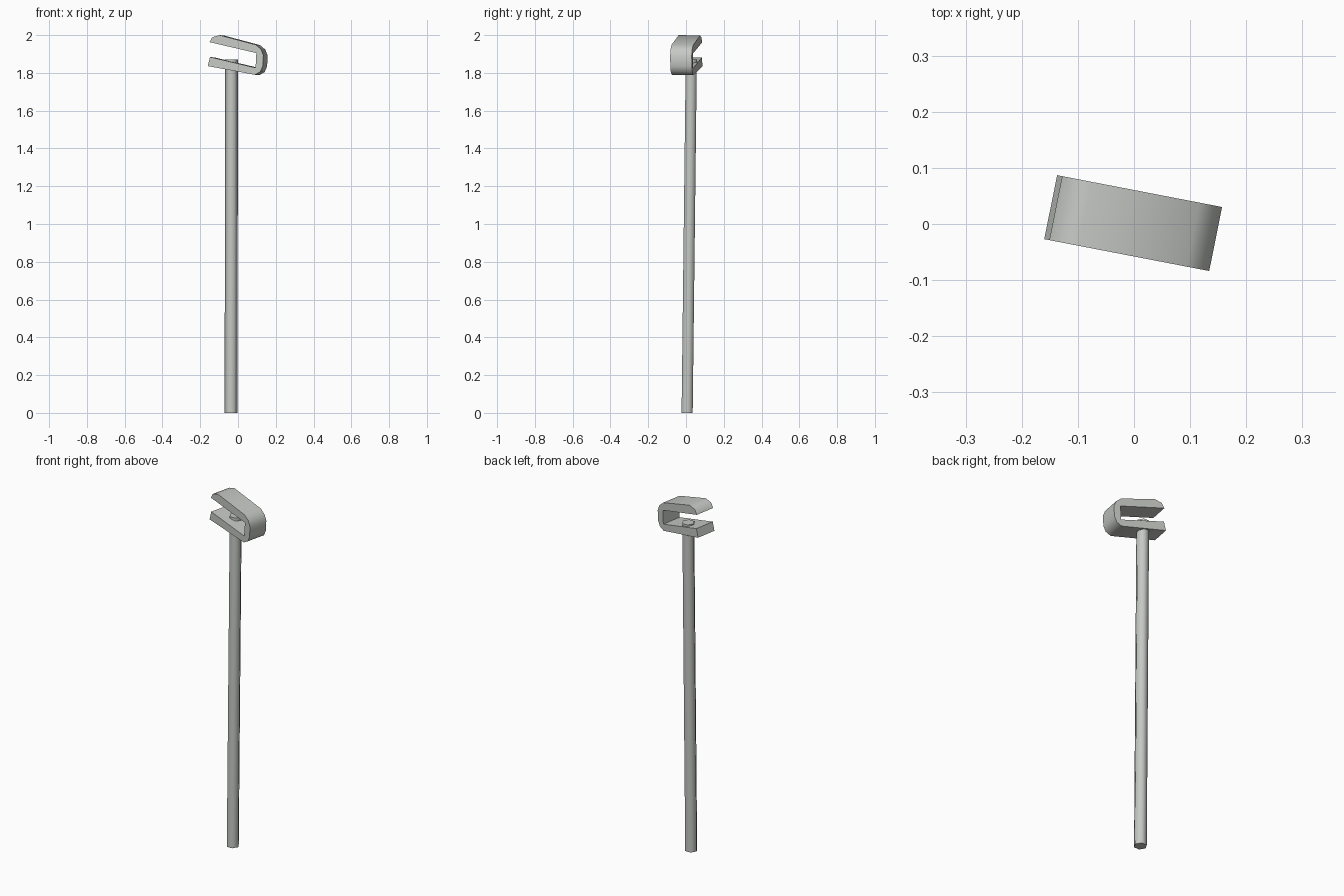
import bpy, bmesh, math
from mathutils import Vector

if "Cube" in bpy.data.objects:
    bpy.data.objects.remove(bpy.data.objects["Cube"])

metal = bpy.data.materials.new("light_grey_metal")
metal.diffuse_color = (0.56, 0.58, 0.55, 1)
metal.use_nodes = True
metal.node_tree.nodes["Principled BSDF"].inputs["Base Color"].default_value = metal.diffuse_color


def finish(name, bm, angle):
    bmesh.ops.recalc_face_normals(bm, faces=bm.faces)
    me = bpy.data.meshes.new(name)
    bm.to_mesh(me)
    bm.free()
    me.materials.append(metal)
    ob = bpy.data.objects.new(name, me)
    bpy.context.collection.objects.link(ob)
    bpy.ops.object.select_all(action='DESELECT')
    ob.select_set(True)
    bpy.context.view_layer.objects.active = ob
    bpy.ops.object.shade_smooth_by_angle(angle=math.radians(angle))
    return ob


# Tilted C-shaped head: front profile (x, z), swept back along the depth vector
profile = [(-0.151, 1.963), (-0.136, 1.989), (-0.098, 2.0), (0.094, 1.949),
           (0.122, 1.925), (0.134, 1.893), (0.131, 1.836), (0.118, 1.806),
           (0.09, 1.79), (-0.16, 1.836), (-0.148, 1.884),
           (0.093, 1.827), (0.097, 1.905)]
depth = Vector((0.023, 0.114, -0.002))
bm = bmesh.new()
front = [bm.verts.new((x, -0.027 - 0.193 * (x + 0.16), z)) for x, z in profile]
face = bm.faces.new(front)
new = bmesh.ops.extrude_face_region(bm, geom=[face], use_keep_orig=True)["geom"]
bmesh.ops.translate(bm, vec=depth, verts=[g for g in new if isinstance(g, bmesh.types.BMVert)])
finish("clamp_head", bm, 50)

# Six-sided pole, leaning slightly back, its end showing inside the head
bm = bmesh.new()
ends = [((-0.037, 0.006), 0.0), ((-0.034, 0.028), 1.872)]
rings = []
for (cx, cy), z in ends:
    rings.append([bm.verts.new((cx + 0.034 * math.cos(i * math.pi / 3),
                                cy + 0.034 * math.sin(i * math.pi / 3), z)) for i in range(6)])
for i in range(6):
    j = (i + 1) % 6
    bm.faces.new((rings[0][i], rings[0][j], rings[1][j], rings[1][i]))
for r in rings:
    bm.faces.new(r)
finish("pole", bm, 65)
